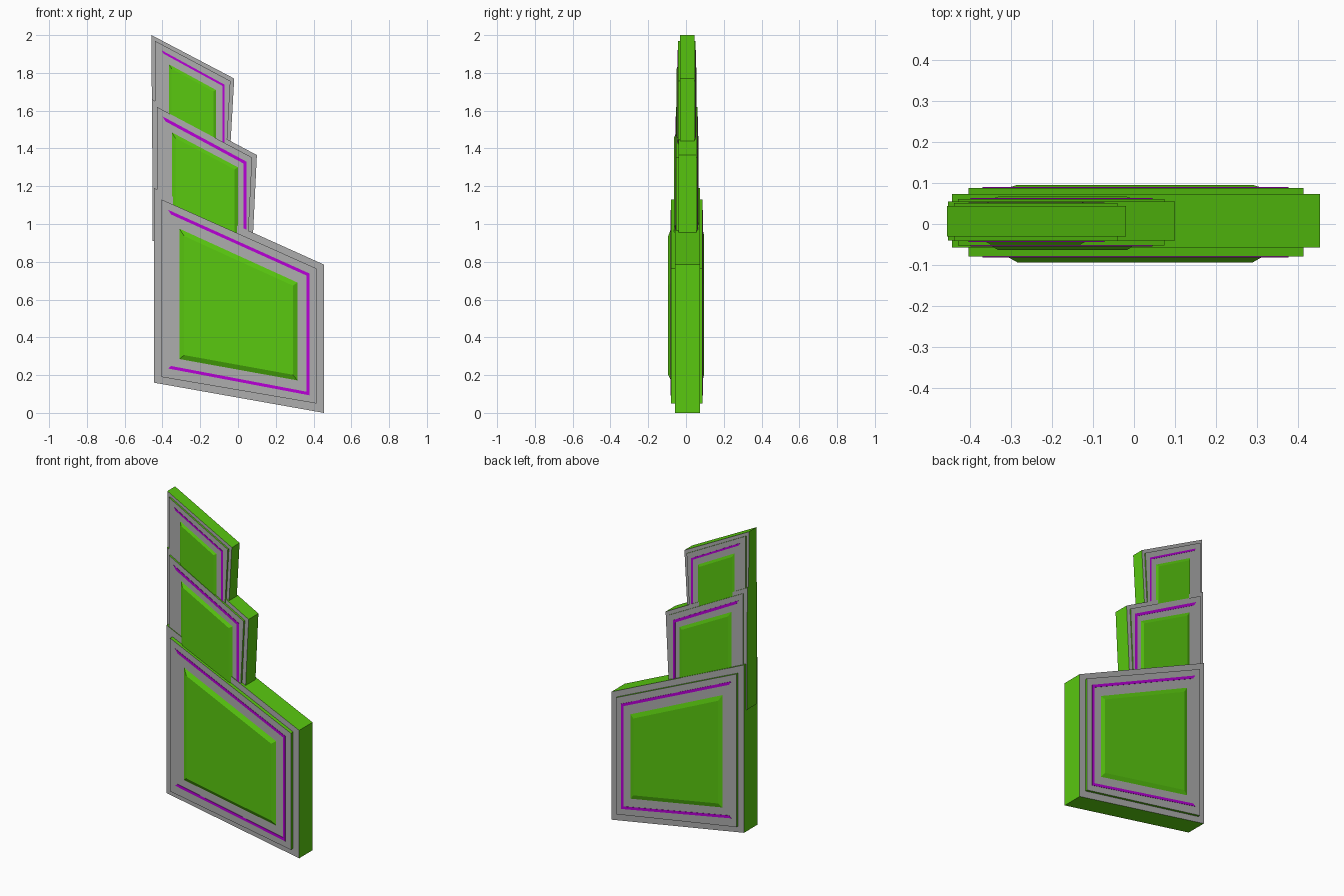
import bpy, bmesh
from mathutils import Vector

if "Cube" in bpy.data.objects:
    bpy.data.objects.remove(bpy.data.objects["Cube"])


def material(name, color):
    m = bpy.data.materials.new(name)
    m.diffuse_color = (*color, 1)
    m.use_nodes = True
    m.node_tree.nodes["Principled BSDF"].inputs["Base Color"].default_value = m.diffuse_color
    return m


GREY = material("grey", (0.42, 0.42, 0.42))
GREEN = material("green", (0.10, 0.58, 0.005))
PURPLE = material("purple", (0.48, 0.0, 0.68))


def inset(pts, d):
    """Mitred inset of a clockwise outline in the xz plane."""
    pts = [Vector(p) for p in pts]
    out = []
    for i, p in enumerate(pts):
        a = (p - pts[i - 1]).normalized()
        b = (pts[(i + 1) % len(pts)] - p).normalized()
        na, nb = Vector((a.y, -a.x)), Vector((b.y, -b.x))
        out.append(p + (na + nb) * d / (1 + na.dot(nb)))
    return out


def loft(name, rings, side, cap):
    """Skin a stack of outlines (points, y) from front to back and cap both ends."""
    bm = bmesh.new()
    loops = [[bm.verts.new((p[0], y, p[1])) for p in pts] for pts, y in rings]
    n = len(loops[0])
    for a, b in zip(loops, loops[1:]):
        for i in range(n):
            j = (i + 1) % n
            bm.faces.new((a[i], a[j], b[j], b[i]))
    for loop in (loops[0], loops[-1]):
        bm.faces.new(loop).material_index = 1
    bmesh.ops.recalc_face_normals(bm, faces=bm.faces)
    me = bpy.data.meshes.new(name)
    bm.to_mesh(me)
    bm.free()
    me.materials.append(side)
    me.materials.append(cap)
    ob = bpy.data.objects.new(name, me)
    bpy.context.collection.objects.link(ob)


def tier(name, slab, plate, stripe, panel, slab_y, plate_y, panel_y, width, bevel):
    """One tier; outlines run top left, top right, bottom right, bottom left."""
    # slab and the raised plate running through it
    loft(name + "_slab", [(slab, y) for y in slab_y], GREEN, GREY)
    loft(name + "_plate", [(plate, y) for y in plate_y], GREEN, GREY)
    # three-sided trim, open on the left
    trim = [Vector(p) for p in stripe] + inset(stripe, width)[::-1]
    loft(name + "_trim", [(trim, plate_y[0] - .002), (trim, plate_y[1] + .002)], PURPLE, PURPLE)
    # chamfered centre panel on both faces
    small = inset(panel, bevel)
    loft(name + "_panel", [(small, panel_y[0]), (panel, plate_y[0]),
                           (panel, plate_y[1]), (small, panel_y[1])], GREEN, GREEN)


tier("lower",
     [(-.445, 1.19), (.455, .785), (.455, 0), (-.445, .16)],
     [(-.405, 1.13), (.415, .765), (.415, .05), (-.405, .19)],
     [(-.37, 1.075), (.378, .738), (.378, .093), (-.37, .235)],
     [(-.31, .975), (.315, .69), (.315, .172), (-.31, .285)],
     (-.057, .073), (-.08, .088), (-.094, .096), .016, .025)
tier("middle",
     [(-.455, 1.66), (.10, 1.365), (.073, .81), (-.452, .91)],
     [(-.43, 1.62), (.075, 1.352), (.05, .84), (-.43, .94)],
     [(-.40, 1.57), (.045, 1.33), (.045, .88), (-.40, .97)],
     [(-.35, 1.485), (0, 1.30), (0, .92), (-.35, .99)],
     (-.04, .055), (-.053, .061), (-.064, .067), .016, .018)
tier("upper",
     [(-.458, 2), (-.02, 1.77), (-.045, 1.33), (-.455, 1.41)],
     [(-.44, 1.97), (-.04, 1.757), (-.062, 1.36), (-.44, 1.44)],
     [(-.405, 1.92), (-.072, 1.738), (-.072, 1.40), (-.405, 1.46)],
     [(-.365, 1.845), (-.117, 1.71), (-.117, 1.42), (-.365, 1.48)],
     (-.031, .044), (-.042, .051), (-.05, .056), .011, .014)
